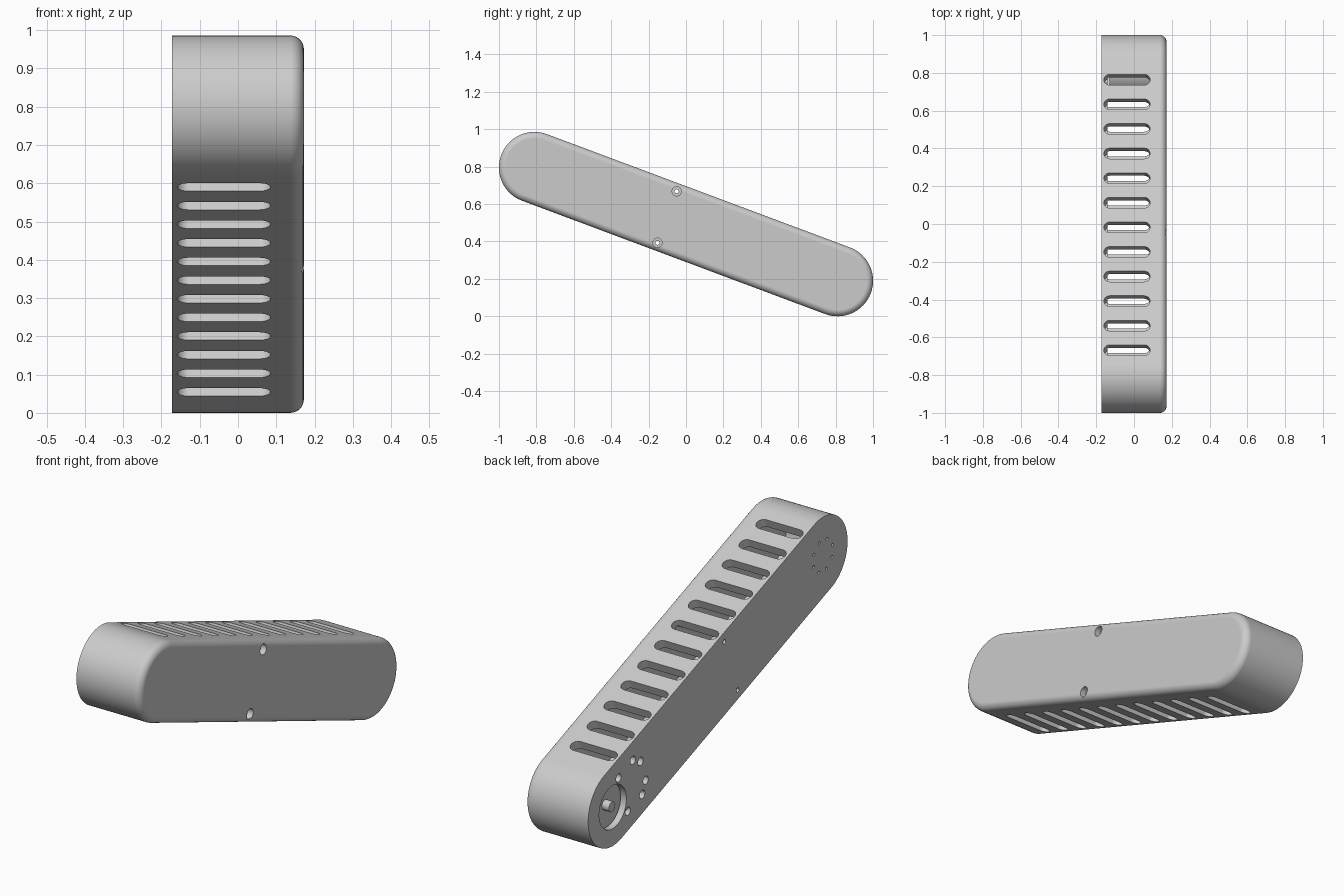
import bpy, bmesh
from math import sin, cos, pi, radians

cube = bpy.data.objects.get("Cube")
if cube:
    bpy.data.objects.remove(cube, do_unlink=True)

TILT = radians(-20.5)
R, HALF, W = 0.19, 0.865, 0.172      # end radius, half centre distance, half width
CENTRE_Z = 0.493

grey = bpy.data.materials.new("light_grey")
grey.use_nodes = True
grey.diffuse_color = (0.6, 0.6, 0.6, 1)
grey.node_tree.nodes["Principled BSDF"].inputs["Base Color"].default_value = (0.6, 0.6, 0.6, 1)


def stadium(half, r, n):
    """Outline of a bar with round ends, as (along, across) pairs."""
    pts = []
    for side in (1, -1):
        for i in range(n + 1):
            a = -pi / 2 + pi * i / n
            pts.append((side * (half + r * cos(a)), side * r * sin(a)))
    return pts


def circle(r, n=32):
    return [(r * cos(2 * pi * i / n), r * sin(2 * pi * i / n)) for i in range(n)]


def loft(bm, rings):
    """Skin a stack of equal-length 3D rings and cap both ends."""
    rows = [[bm.verts.new(p) for p in ring] for ring in rings]
    for a, b in zip(rows, rows[1:]):
        for i in range(len(a)):
            j = (i + 1) % len(a)
            bm.faces.new((a[i], a[j], b[j], b[i]))
    bm.faces.new(rows[0][::-1])
    bm.faces.new(rows[-1])


def rod(bm, u, v, r, x0, x1, n=32):
    """Cylinder across the width of the arm."""
    loft(bm, [[(x, u + p, v + q) for p, q in circle(r, n)] for x in (x0, x1)])


def finish(name, bm):
    bmesh.ops.recalc_face_normals(bm, faces=bm.faces)
    mesh = bpy.data.meshes.new(name)
    bm.to_mesh(mesh)
    bm.free()
    mesh.materials.append(grey)
    ob = bpy.data.objects.new(name, mesh)
    ob.rotation_euler.x = TILT
    ob.location.z = CENTRE_Z
    bpy.context.collection.objects.link(ob)
    return ob


def smooth(ob):
    bpy.ops.object.select_all(action="DESELECT")
    ob.select_set(True)
    bpy.context.view_layer.objects.active = ob
    bpy.ops.object.shade_smooth_by_angle(angle=radians(30))
    mod = ob.modifiers.new("flat_face_normals", "WEIGHTED_NORMAL")
    mod.keep_sharp = True


# Arm housing: flat inner side, filleted outer side
FILLET, STEPS = 0.035, 8
sections = [(-W, 0)]
for i in range(STEPS + 1):
    a = pi / 2 * i / STEPS
    sections.append((W - FILLET + FILLET * sin(a), FILLET * (1 - cos(a))))
bm = bmesh.new()
loft(bm, [[(x, u, v) for u, v in stadium(HALF, R - inset, 32)] for x, inset in sections])
housing = finish("arm_housing", bm)

# Hollow inside
bm = bmesh.new()
loft(bm, [[(x, u, v) for u, v in stadium(HALF, R - 0.045, 32)] for x in (-0.14, 0.127)])
cutters = [finish("cavity_cutter", bm)]

# Vent slots along the upper and lower sides
bm = bmesh.new()
for side in (1, -1):
    for i in range(12):
        u0 = -0.02 + 0.139 * (i - 5.5)
        loft(bm, [[(-0.037 + p, u0 + q, side * v) for p, q in stadium(0.092, 0.03, 10)]
                  for v in (R - 0.09, R + 0.05)])
cutters.append(finish("slot_cutter", bm))

# Counterbores for the two screws on the outer side
bm = bmesh.new()
for v in (0.147, -0.147):
    rod(bm, -0.108, v, 0.025, W - 0.03, W + 0.05)
cutters.append(finish("counterbore_cutter", bm))

# Screw bores, motor opening and bolt holes on the inner side
bm = bmesh.new()
for v in (0.147, -0.147):
    rod(bm, -0.108, v, 0.011, -0.3, 0.3, 20)
    for back in ((0.086, 0.101), (0.204, 0.104), (0.25, 0.057)):
        side = 1 if v > 0 else -1
        rod(bm, HALF - back[0], side * back[1], 0.02, -0.3, -0.135, 24)
rod(bm, HALF, 0, 0.105, -0.3, -0.135, 48)
for p, q in circle(0.077, 8):
    rod(bm, -HALF + p, q, 0.008, -0.3, -0.135, 12)
cutters.append(finish("hole_cutter", bm))

for cutter in cutters:
    cutter.hide_render = True
    mod = housing.modifiers.new(cutter.name, "BOOLEAN")
    mod.operation = "DIFFERENCE"
    mod.solver = "EXACT"
    mod.object = cutter

# Bake the cuts and drop the cutters
bpy.context.view_layer.update()
graph = bpy.context.evaluated_depsgraph_get()
cut_mesh = bpy.data.meshes.new_from_object(housing.evaluated_get(graph))
housing.modifiers.clear()
housing.data = cut_mesh
for cutter in cutters:
    bpy.data.objects.remove(cutter, do_unlink=True)
smooth(housing)

# Motor behind the round opening, with its shaft
bm = bmesh.new()
rod(bm, HALF, 0, 0.125, -0.13, 0.12, 48)
smooth(finish("motor_body", bm))
bm = bmesh.new()
rod(bm, HALF, 0, 0.025, -0.168, -0.12, 24)
smooth(finish("motor_shaft", bm))
